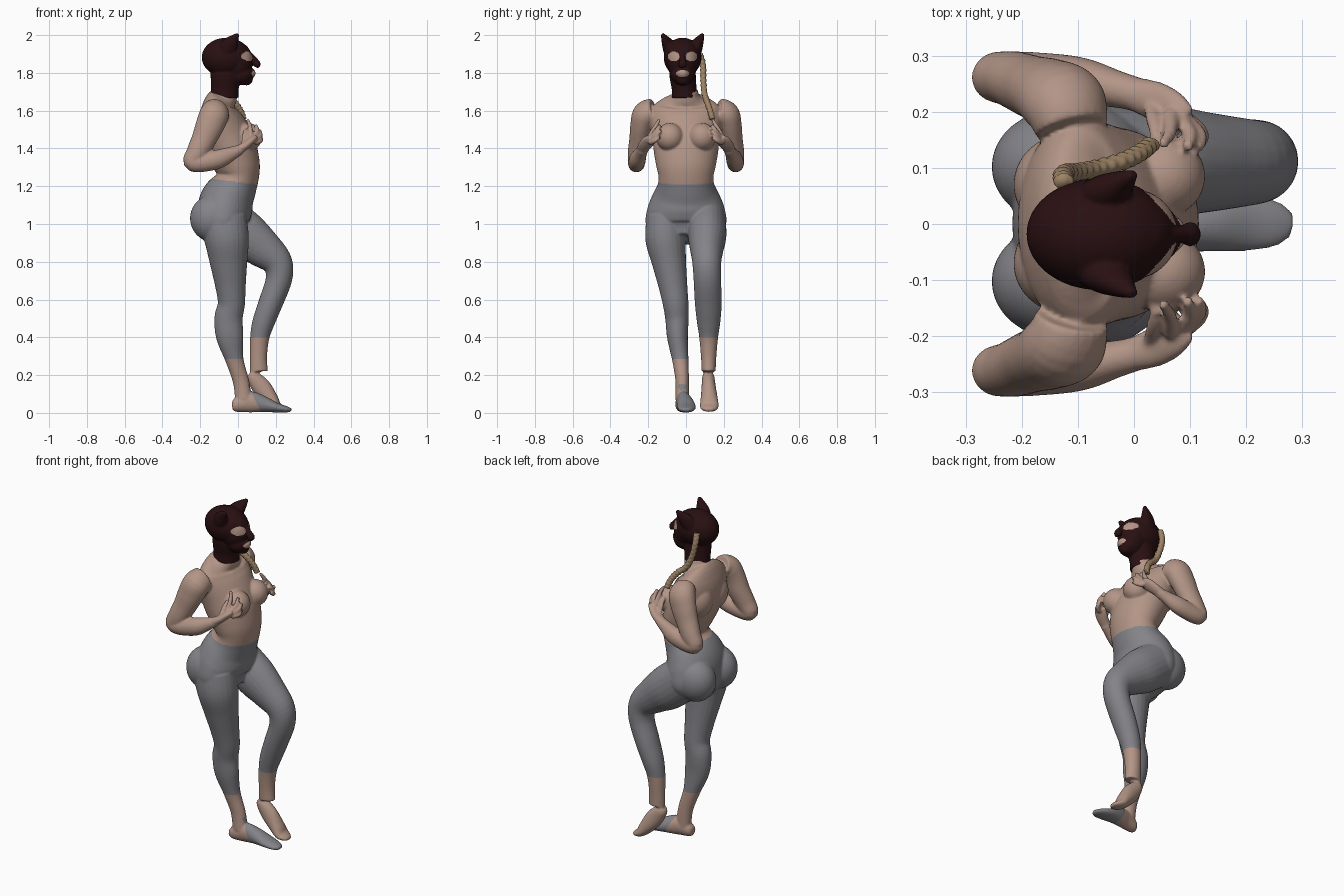
import bpy, bmesh, math
from mathutils import Vector, Matrix


def material(name, rgb):
    m = bpy.data.materials.new(name)
    m.diffuse_color = (*rgb, 1)
    return m


SKIN = material("skin", (0.45, 0.30, 0.24))
GREY = material("legging grey", (0.23, 0.23, 0.25))
DARK = material("mask dark brown", (0.022, 0.005, 0.006))
TAN = material("braid tan", (0.34, 0.23, 0.13))


def catmull(a, b, c, d, t):
    return [0.5 * (2 * q + (r - p) * t + (2 * p - 5 * q + 4 * r - s) * t * t
                   + (3 * q - p - 3 * r + s) * t ** 3) for p, q, r, s in zip(a, b, c, d)]


# Smooth tube through (x, y, z, depth radius, side radius) rings
def tube(bm, rings, side=1, ref=(0, 1, 0), sub=5, n=24):
    rings = [(x, y * side, z, a, b) for x, y, z, a, b in rings]
    ext = [rings[0]] + rings + [rings[-1]]
    pts = [catmull(*ext[i:i + 4], k / sub) for i in range(len(rings) - 1) for k in range(sub)]
    pts.append(list(rings[-1]))
    loops = []
    for i, p in enumerate(pts):
        t = (Vector(pts[min(i + 1, len(pts) - 1)][:3]) - Vector(pts[max(i - 1, 0)][:3])).normalized()
        u = Vector(ref)
        u = (u - t * u.dot(t)).normalized()
        v = u.cross(t)
        loops.append([bm.verts.new(Vector(p[:3]) + v * (p[3] * math.cos(j * math.tau / n))
                                   + u * (p[4] * math.sin(j * math.tau / n))) for j in range(n)])
    for r, s in zip(loops, loops[1:]):
        for j in range(n):
            bm.faces.new((r[j], r[(j + 1) % n], s[(j + 1) % n], s[j]))
    bm.faces.new(loops[0][::-1])
    bm.faces.new(loops[-1])


def ball(bm, c, r):
    bmesh.ops.create_uvsphere(bm, u_segments=32, v_segments=20, radius=1,
                              matrix=Matrix.Translation(c) @ Matrix.Diagonal((*r, 1)))


# Fuse overlapping pieces into one skin, then colour faces by rule
def finish(bm, name, mats, rule, voxel=0.006, smooth=4):
    bmesh.ops.recalc_face_normals(bm, faces=bm.faces)
    me = bpy.data.meshes.new(name)
    bm.to_mesh(me)
    bm.free()
    ob = bpy.data.objects.new(name, me)
    bpy.context.collection.objects.link(ob)
    if voxel:
        m = ob.modifiers.new("fuse", 'REMESH')
        m.mode = 'VOXEL'
        m.voxel_size = voxel
        s = ob.modifiers.new("relax", 'SMOOTH')
        s.factor = 0.5
        s.iterations = smooth
        new = bpy.data.meshes.new_from_object(ob.evaluated_get(bpy.context.evaluated_depsgraph_get()))
        ob.modifiers.clear()
        ob.data = new
    ob.data.materials.clear()
    for m in mats:
        ob.data.materials.append(m)
    for f in ob.data.polygons:
        f.use_smooth = True
        f.material_index = rule(f.center)
    return ob


# ---- Body ----
bm = bmesh.new()
# torso: (z, back x, front x, half width)
torso = [(1.71, -.135, .0, .062), (1.67, -.15, -.005, .08), (1.63, -.185, -.01, .17),
         (1.56, -.21, .02, .19), (1.46, -.195, .075, .178), (1.38, -.16, .105, .17),
         (1.30, -.12, .118, .156), (1.25, -.105, .11, .145), (1.20, -.135, .102, .152),
         (1.14, -.19, .09, .182), (1.08, -.215, .075, .205), (1.0, -.21, .055, .213),
         (.92, -.15, .04, .17)]
tube(bm, [((b + f) / 2, 0, z, (f - b) / 2, w) for z, b, f, w in torso], n=40)

for s in (1, -1):
    ball(bm, (-.132, s * .102, 1.03), (.122, .103, .125))      # seat
    ball(bm, (.052, s * .085, 1.46), (.075, .073, .075))       # chest
    ball(bm, (-.12, s * .07, 1.50), (.095, .09, .11))          # shoulder blades
    # arm: shoulder, elbow, wrist
    tube(bm, [(-.11, .17, 1.60, .07, .06), (-.125, .215, 1.58, .078, .068),
              (-.15, .235, 1.52, .075, .06), (-.18, .245, 1.45, .066, .055),
              (-.215, .258, 1.38, .058, .05), (-.24, .262, 1.33, .05, .045),
              (-.19, .262, 1.325, .05, .045), (-.10, .255, 1.345, .05, .043),
              (-.03, .24, 1.375, .036, .033), (.015, .228, 1.395, .026, .03)], s)
    # palm
    tube(bm, [(.0, .232, 1.39, .026, .03), (.04, .218, 1.415, .022, .036),
              (.07, .198, 1.44, .02, .038), (.09, .18, 1.455, .014, .03)], s)
    # fingers and thumb
    for a, m, b in (((.065, .195, 1.46), (.065, .165, 1.51), (.05, .14, 1.555)),
                    ((.08, .188, 1.455), (.10, .16, 1.49), (.095, .135, 1.525)),
                    ((.09, .185, 1.445), (.118, .158, 1.47), (.115, .133, 1.495)),
                    ((.09, .19, 1.43), (.12, .165, 1.44), (.122, .14, 1.46)),
                    ((.03, .21, 1.42), (.035, .18, 1.47), (.04, .15, 1.50))):
        tube(bm, [(*a, .014, .014), (*m, .0125, .0125), (*b, .009, .009)], s, (1, 0, 0), n=12)

# standing leg and foot
tube(bm, [(-.08, -.11, 1.03, .125, .10), (-.06, -.108, .92, .118, .107), (-.05, -.09, .8, .1, .091),
          (-.04, -.07, .68, .082, .077), (-.035, -.055, .58, .072, .068), (-.05, -.048, .5, .075, .062),
          (-.043, -.045, .4, .072, .055), (-.018, -.03, .28, .048, .043), (.015, -.02, .17, .043, .036),
          (.03, -.02, .07, .045, .036)])
tube(bm, [(-.03, -.025, .04, .022, .02), (-.01, -.025, .042, .038, .032), (.06, -.015, .058, .056, .038),
          (.13, -.003, .047, .044, .046), (.20, .002, .029, .027, .05), (.255, .0, .019, .017, .04),
          (.282, -.002, .016, .009, .02)])
# bent leg and raised foot
tube(bm, [(-.06, .11, 1.02, .125, .10), (.04, .112, .94, .125, .102), (.125, .11, .875, .105, .09),
          (.205, .11, .80, .082, .077), (.217, .113, .71, .07, .073), (.172, .118, .58, .064, .071),
          (.135, .12, .48, .059, .062), (.115, .12, .4, .051, .05), (.108, .12, .3, .046, .041),
          (.11, .12, .22, .048, .037)])
tube(bm, [(.065, .118, .21, .018, .022), (.08, .118, .19, .036, .032), (.125, .12, .135, .05, .038),
          (.175, .123, .07, .04, .046), (.205, .123, .035, .027, .05), (.235, .121, .022, .017, .04),
          (.255, .12, .016, .009, .02)])


# leggings with waistband, two trouser hems and one toe cover
def body_rule(c):
    if c.z > 1.222 - .12 * c.x:
        return 0
    if c.y > .058:
        return 1 if c.z > .40 else 0
    return 1 if c.z > .285 or (c.z < .15 and c.x > .125 - .5 * c.z) else 0


finish(bm, "body_with_leggings", [SKIN, GREY], body_rule)

# ---- Head with cat mask ----
bm = bmesh.new()
HY = -.018
tube(bm, [(-.072, -.007, 1.67, .075, .069), (-.07, -.01, 1.72, .074, .066),
          (-.065, HY, 1.79, .08, .07), (-.06, HY, 1.86, .08, .07)])
ball(bm, (-.062, HY, 1.882), (.13, .1, .104))
ball(bm, (-.005, HY, 1.86), (.083, .081, .105))
ball(bm, (.012, HY, 1.795), (.072, .064, .06))
ball(bm, (.045, HY, 1.768), (.034, .035, .034))          # chin
ball(bm, (.068, HY, 1.798), (.025, .032, .026))          # mouth
tube(bm, [(.06, HY, 1.90, .014, .012), (.085, HY, 1.868, .018, .015), (.1, HY, 1.845, .02, .022),
          (.095, HY, 1.83, .012, .018)])                  # nose
for s in (1, -1):                                         # pointed ears
    tube(bm, [(-.065, HY + s * .055, 1.90, .05, .042), (-.045, HY + s * .075, 1.945, .045, .034),
              (-.02, HY + s * .094, 1.98, .026, .02), (.0, HY + s * .107, 2.006, .008, .008)])


# eye and mouth openings show skin
def mask_rule(c):
    dy = c.y - HY
    eye = ((abs(dy) - .047) / .031) ** 2 + ((c.z - 1.886) / .026) ** 2 < 1
    lips = (dy / .034) ** 2 + ((c.z - 1.797) / .019) ** 2 < 1
    return 1 if c.x > 0 and (eye or lips) else 0


finish(bm, "cat_mask_head", [DARK, SKIN], mask_rule, 0.005, 3)

# ---- Braid hanging over the left shoulder ----
bm = bmesh.new()
path = [(-.125, .075, 1.90), (-.125, .09, 1.84), (-.105, .092, 1.76), (-.07, .098, 1.69),
        (-.02, .112, 1.645), (.012, .128, 1.60), (.03, .142, 1.55)]
ext = [path[0]] + path + [path[-1]]
rings = [catmull(*ext[i:i + 4], k / 6) for i in range(len(path) - 1) for k in range(6)]
tube(bm, [(*p, .015 + .004 * (i % 2), .017 - .003 * (i % 2)) for i, p in enumerate(rings)],
     sub=3, n=12)
finish(bm, "braid", [TAN], lambda c: 0, None)
